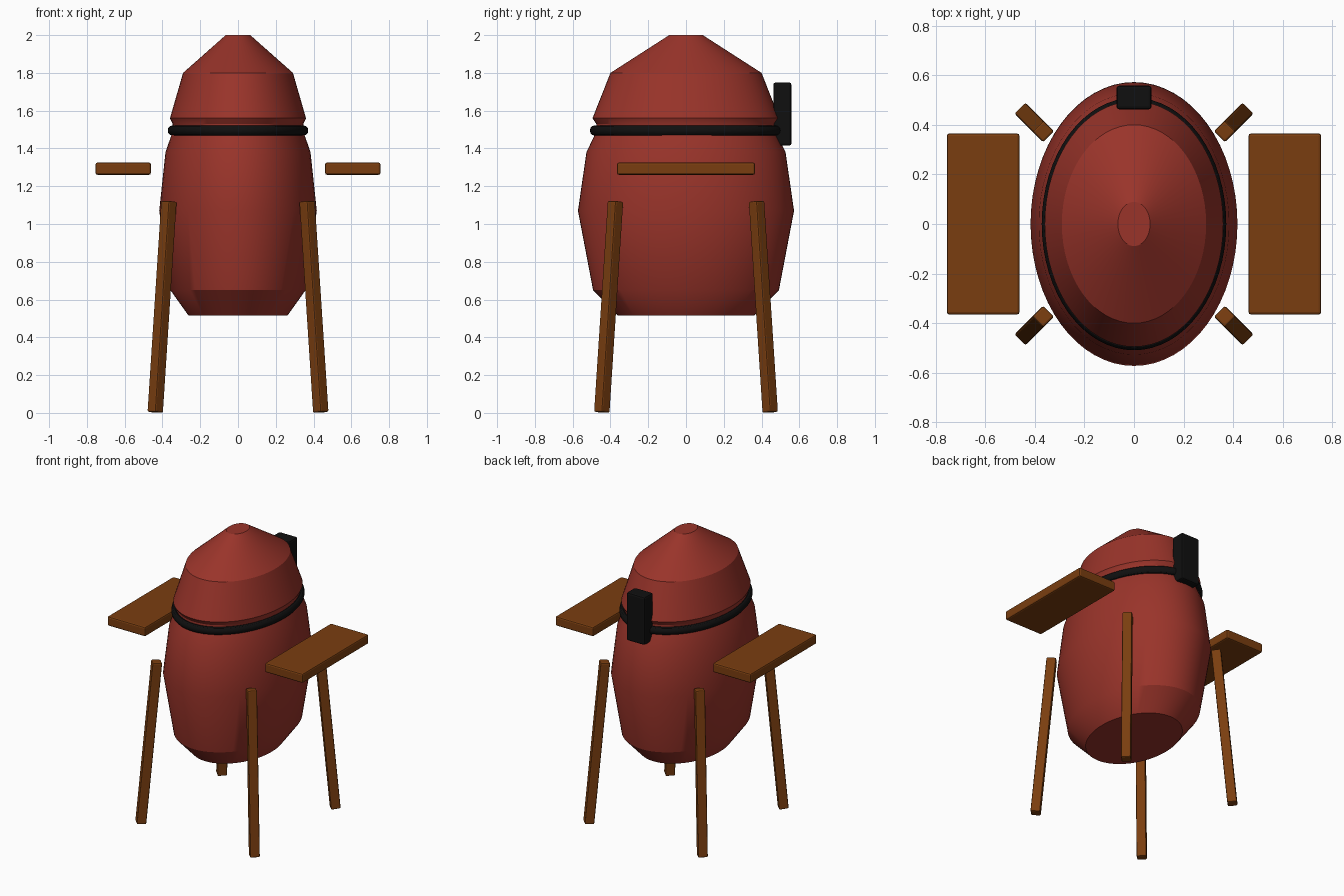
import bpy
import bmesh
from math import radians, atan2, hypot, pi, cos, sin
from mathutils import Matrix, Vector

if "Cube" in bpy.data.objects:
    bpy.data.objects.remove(bpy.data.objects["Cube"], do_unlink=True)


def make_material(name, color, roughness=0.5):
    mat = bpy.data.materials.new(name)
    mat.use_nodes = True
    rgba = (*color, 1)
    mat.diffuse_color = rgba
    bsdf = mat.node_tree.nodes["Principled BSDF"]
    bsdf.inputs["Base Color"].default_value = rgba
    bsdf.inputs["Roughness"].default_value = roughness
    return mat


RED = make_material("red ceramic", (0.32, 0.034, 0.023))
WOOD = make_material("brown wood", (0.195, 0.048, 0.005))
BLACK = make_material("black metal", (0.005, 0.005, 0.005))


def finish(name, bm, mat, smooth=False):
    bmesh.ops.recalc_face_normals(bm, faces=bm.faces)
    mesh = bpy.data.meshes.new(name)
    bm.to_mesh(mesh)
    bm.free()
    mesh.materials.append(mat)
    obj = bpy.data.objects.new(name, mesh)
    bpy.context.collection.objects.link(obj)
    if smooth:
        bpy.ops.object.select_all(action="DESELECT")
        obj.select_set(True)
        bpy.context.view_layer.objects.active = obj
        bpy.ops.object.shade_smooth_by_angle(angle=radians(30))
    return obj


def oval_shell(name, profile, mat, sides=64):
    """Stack of oval rings (x radius, y radius, z), capped at both ends."""
    bm = bmesh.new()
    rings = []
    for rx, ry, z in profile:
        angles = [2 * pi * i / sides for i in range(sides)]
        rings.append([bm.verts.new((rx * cos(a), ry * sin(a), z)) for a in angles])
    for low, high in zip(rings, rings[1:]):
        for i in range(sides):
            j = (i + 1) % sides
            bm.faces.new((low[i], low[j], high[j], high[i]))
    bm.faces.new(rings[0])
    bm.faces.new(rings[-1])
    return finish(name, bm, mat, smooth=True)


def box(name, size, matrix, mat, bevel=0.008):
    bm = bmesh.new()
    bmesh.ops.create_cube(bm, size=1)
    bmesh.ops.scale(bm, vec=size, verts=bm.verts)
    bmesh.ops.bevel(bm, geom=bm.edges[:], offset=bevel, segments=2,
                    profile=0.5, affect="EDGES")
    obj = finish(name, bm, mat)
    obj.matrix_world = matrix
    return obj


# Oval body and domed lid
oval_shell("base_shell", [
    (0.262, 0.36, 0.515), (0.358, 0.492, 0.65), (0.417, 0.572, 1.07),
    (0.384, 0.527, 1.38), (0.346, 0.475, 1.49)], RED)
oval_shell("lid_dome", [
    (0.346, 0.475, 1.49), (0.346, 0.475, 1.53), (0.36, 0.495, 1.56),
    (0.291, 0.40, 1.80), (0.065, 0.089, 2.0)], RED)

# Band around the joint: an oval sweep of a round section
band_section = [(0.022 * cos(a), 0.026 * sin(a))
                for a in (2 * pi * k / 12 for k in range(12))]
bm = bmesh.new()
loops = []
for i in range(64):
    a = 2 * pi * i / 64
    loops.append([bm.verts.new(((0.35 + d) * cos(a), (0.487 + d) * sin(a), 1.495 + h))
                  for d, h in band_section])
for i, loop in enumerate(loops):
    nxt = loops[(i + 1) % len(loops)]
    for k in range(12):
        m = (k + 1) % 12
        bm.faces.new((loop[k], nxt[k], nxt[m], loop[m]))
finish("lid_band", bm, BLACK, smooth=True)

# Block hinge at the back
box("back_hinge", (0.142, 0.096, 0.335),
    Matrix.Translation((0, 0.51, 1.582)), BLACK, 0.012)

# Shelves and splayed legs, mirrored left and right
for side, sx in (("left", 1), ("right", -1)):
    box(side + "_shelf", (0.293, 0.73, 0.065),
        Matrix.Translation((sx * 0.608, 0, 1.293)), WOOD, 0.01)
    for end, sy in (("front", -1), ("back", 1)):
        top = Vector((sx * 0.367, sy * 0.372, 1.12))
        foot = Vector((sx * 0.437, sy * 0.447, 0.003))
        run = top - foot
        tilt = Matrix.Rotation(-atan2(hypot(run.x, run.y), run.z), 4, "Y")
        turn = Matrix.Rotation(atan2(sy, sx), 4, "Z")
        place = Matrix.Translation((top + foot) / 2) @ turn @ tilt
        box(f"{end}_{side}_leg", (0.062, 0.062, run.length), place, WOOD)
